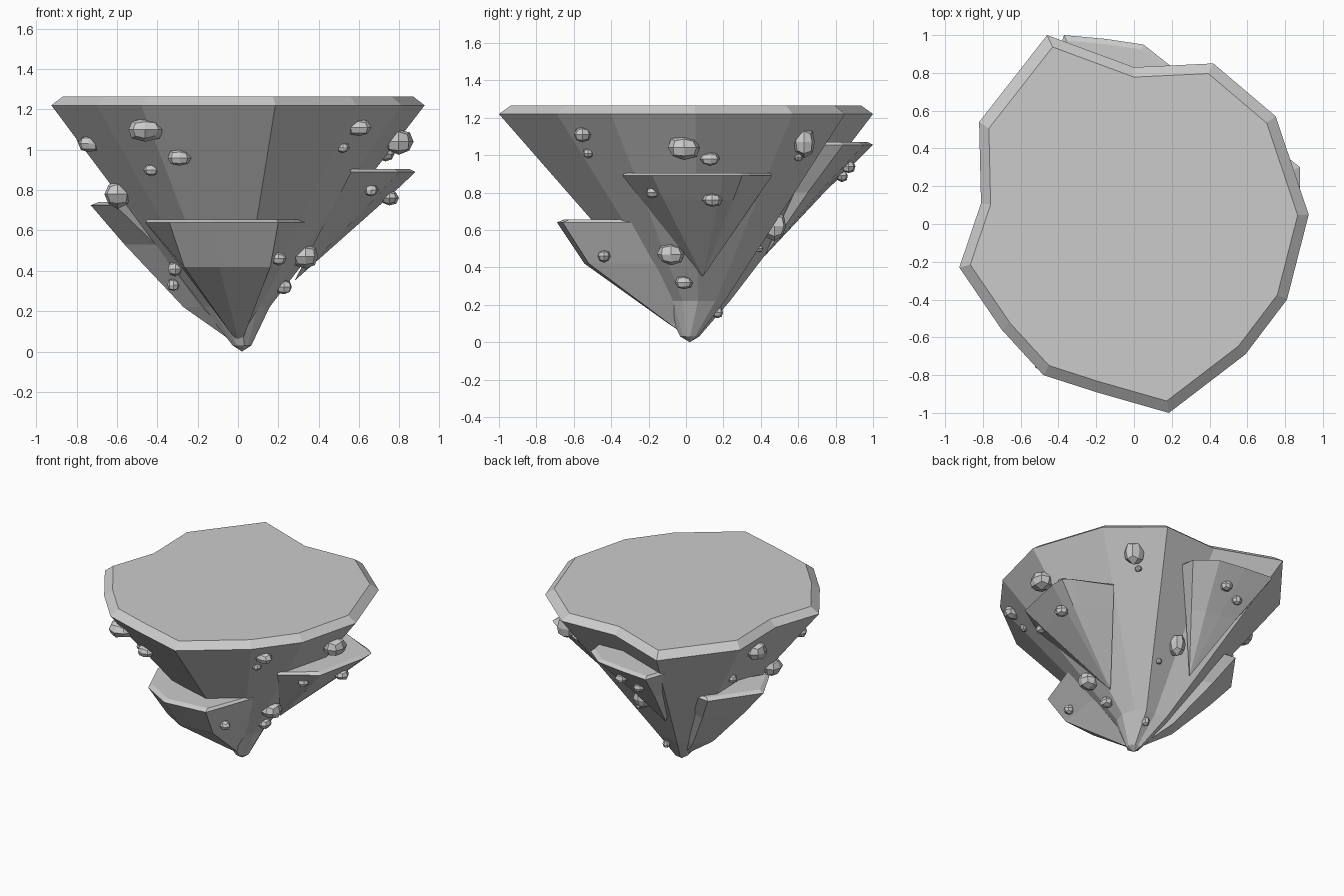
import bpy, bmesh, random
from mathutils import Vector
from mathutils.bvhtree import BVHTree

if "Cube" in bpy.data.objects:
    bpy.data.objects.remove(bpy.data.objects["Cube"])

random.seed(4)
all_v, all_f = [], []


def stacked(name, rings, tip):
    """Flat cap on the first ring, side faces between rings, fan to the tip."""
    bm = bmesh.new()
    rows = [[bm.verts.new(p) for p in r] for r in rings]
    n = len(rows[0])
    bm.faces.new(rows[0])
    for a, b in zip(rows, rows[1:]):
        for i in range(n):
            j = (i + 1) % n
            bm.faces.new((a[i], b[i], b[j], a[j]))
    t = bm.verts.new(tip)
    for i in range(n):
        bm.faces.new((rows[-1][i], t, rows[-1][(i + 1) % n]))
    bmesh.ops.recalc_face_normals(bm, faces=bm.faces)
    # keep a copy for placing the rocks
    bm.verts.index_update()
    base = len(all_v)
    all_v.extend(v.co.copy() for v in bm.verts)
    all_f.extend([base + v.index for v in f.verts] for f in bm.faces)
    return finish(name, bm)


def finish(name, bm):
    me = bpy.data.meshes.new(name)
    bm.to_mesh(me)
    bm.free()
    ob = bpy.data.objects.new(name, me)
    bpy.context.collection.objects.link(ob)
    return ob


# main island: irregular rim narrowing to a point
rim = [(-.46, 1.0), (0, .83), (.42, .85), (.75, .57), (.925, .05), (.81, -.40),
       (.59, -.69), (.185, -1.0), (-.20, -.89), (-.48, -.80), (-.70, -.56),
       (-.925, -.23), (-.81, .11), (-.82, .54)]
levels = [(.937, 1.265, 0, 0), (1, 1.22, 0, 0), (.18, .22, -.01, .055), (.05, .03, .02, .02)]
stacked("island_body",
        [[(x * s + dx, y * s + dy, z) for x, y in rim] for s, z, dx, dy in levels],
        (.02, .02, 0))


# ledges: flat shelf with a small chamfer, bulging wedge below.
# lower rings are (height, fraction of outer points, fraction of end points)
def ledge(name, pts, z, lower, tip):
    t = Vector(tip)
    last = len(pts) - 1

    def ring(zz, f, fe):
        out = []
        for i, (x, y) in enumerate(pts):
            k = fe if i in (0, last) else f
            out.append((t.x + (x - t.x) * k, t.y + (y - t.y) * k, zz))
        return out
    rings = [ring(z, .95, .97), ring(z - .015, 1, 1)] + [ring(*r) for r in lower]
    stacked(name, rings, tip)


ledge("front_ledge", [(-.46, -.28), (-.34, -.56), (-.12, -.69), (.20, -.66), (.34, -.27)],
      .655, [(.42, .79, .62), (.10, .15, .08)], (.01, .01, .03))
ledge("left_ledge", [(-.28, .43), (-.50, .46), (-.73, .14), (-.61, -.10)],
      .74, [(.53, .77, .67), (.22, .37, .29)], (0, .03, .03))
ledge("right_ledge", [(.56, -.34), (.80, -.18), (.88, .20), (.88, .30), (.83, .34), (.56, .46)],
      .905, [(.76, .77, .76)], (.28, .09, .35))
ledge("back_ledge", [(-.47, .70), (-.37, 1.0), (-.15, .98), (.05, .95), (.19, .84), (.20, .74)],
      1.07, [(.80, .55, .50)], (-.13, .42, .46))

# rocks: view side, horizontal coordinate, height, width, tallness
tree = BVHTree.FromPolygons(all_v, all_f)
rocks = [
    ("F", -.46, 1.10, .17, .11), ("F", -.29, .96, .11, .08), ("F", -.43, .90, .07, .06),
    ("F", -.74, 1.03, .10, .08), ("L", -.15, .78, .13, .13), ("F", -.31, .41, .07, .07),
    ("F", -.32, .33, .06, .06), ("F", .60, 1.11, .11, .08), ("F", .52, 1.01, .06, .05),
    ("F", .20, .46, .07, .06), ("R", -.01, 1.04, .17, .12), ("R", .13, .98, .10, .07),
    ("R", .63, 1.07, .12, .15), ("R", .60, .99, .05, .04), ("R", -.18, .80, .07, .06),
    ("R", .14, .76, .10, .07), ("R", -.08, .47, .14, .11), ("R", -.01, .32, .09, .07),
    ("B", -.08, .94, .08, .07), ("B", -.20, .89, .07, .06), ("B", .02, .62, .11, .14),
    ("B", .11, .50, .04, .04), ("B", .04, .16, .05, .06), ("L", .24, 1.08, .15, .12),
    ("L", .29, .85, .06, .06)]
dirs = {"F": Vector((0, 1, 0)), "B": Vector((0, -1, 0)),
        "R": Vector((-1, 0, 0)), "L": Vector((1, 0, 0))}

for k, (side, h, z, w, t) in enumerate(rocks):
    d = dirs[side]
    start = Vector((h, 0, z)) if side in "FB" else Vector((0, h, z))
    hit = tree.ray_cast(start - d * 3, d)[0]
    if hit is None:
        continue
    size = Vector((w, (w + t) / 2, t)) if side in "FB" else Vector(((w + t) / 2, w, t))
    bm = bmesh.new()
    bmesh.ops.create_cube(bm, size=1)
    bmesh.ops.subdivide_edges(bm, edges=bm.edges, cuts=1, use_grid_fill=True)
    for v in bm.verts:
        p = v.co.normalized() * random.uniform(.48, .58)
        v.co = hit - d * (.15 * w) + Vector((p.x * size.x, p.y * size.y, p.z * size.z))
    finish("rock_%02d" % (k + 1), bm)
